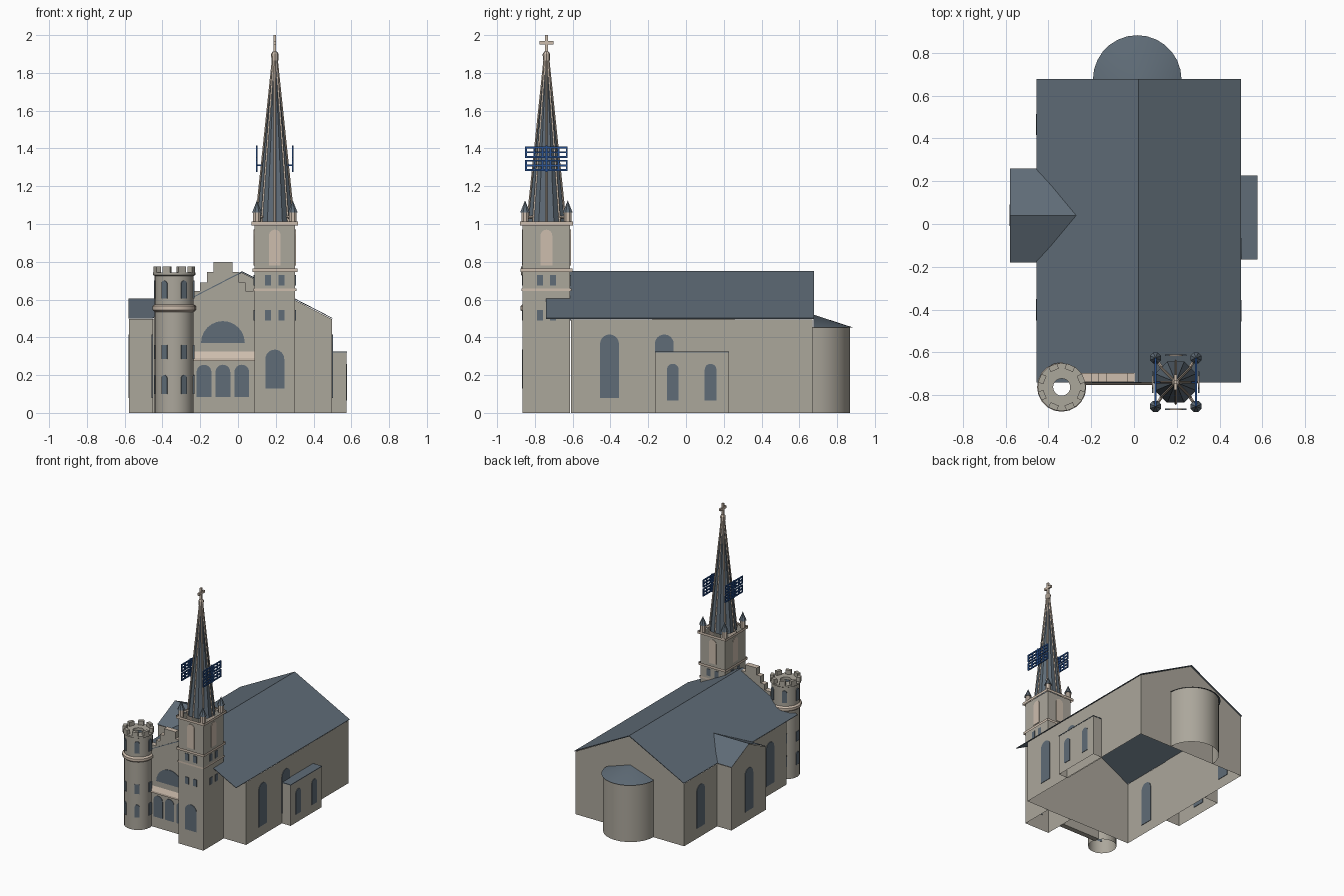
import bpy, bmesh, math
from mathutils import Matrix, Vector

cube = bpy.data.objects.get("Cube")
if cube:
    bpy.data.objects.remove(cube, do_unlink=True)


def material(name, rgb):
    m = bpy.data.materials.new(name)
    m.use_nodes = True
    m.diffuse_color = (*rgb, 1)
    m.node_tree.nodes["Principled BSDF"].inputs["Base Color"].default_value = (*rgb, 1)
    return m


STONE = material("grey stone", (.41, .385, .33))
TRIM = material("pale trim", (.61, .51, .42))
SLATE = material("blue slate", (.115, .15, .185))
BLUE = material("sign blue", (.02, .08, .28))


def finish(name, bm, mat, recalc=True, smooth=False):
    if recalc:
        bmesh.ops.recalc_face_normals(bm, faces=bm.faces)
    me = bpy.data.meshes.new(name)
    bm.to_mesh(me)
    bm.free()
    me.materials.append(mat)
    ob = bpy.data.objects.new(name, me)
    bpy.context.collection.objects.link(ob)
    if smooth:
        bpy.ops.object.select_all(action='DESELECT')
        ob.select_set(True)
        bpy.context.view_layer.objects.active = ob
        bpy.ops.object.shade_smooth_by_angle(angle=math.radians(30))
    return ob


def mesh(name, verts, faces, mat, recalc=True):
    bm = bmesh.new()
    vs = [bm.verts.new(v) for v in verts]
    for f in faces:
        bm.faces.new([vs[i] for i in f])
    return finish(name, bm, mat, recalc)


def extrude(name, pts, axis, a, b, mat, shell=False):
    """Extrude a (u, z) profile along x or y; a shell keeps only ends and upright sides."""
    n = len(pts)
    verts = [(u, d, z) if axis == 'y' else (d, u, z) for d in (a, b) for u, z in pts]
    faces = [range(n), range(n, 2 * n)]
    for i in range(n):
        j = (i + 1) % n
        if not shell or pts[i][0] == pts[j][0]:
            faces.append((i, j, j + n, i + n))
    return mesh(name, verts, faces, mat)


def box(name, loc, size, mat, angle=0):
    bm = bmesh.new()
    m = Matrix.Translation(loc) @ Matrix.Rotation(angle, 4, 'Z') @ Matrix.Diagonal((*size, 1))
    bmesh.ops.create_cube(bm, size=1, matrix=m)
    return finish(name, bm, mat)


def tube(name, x, y, hx, hy, z0, z1, mat):
    """Open four-sided band."""
    c = [(-hx, -hy), (hx, -hy), (hx, hy), (-hx, hy)]
    verts = [(x + u, y + v, z) for z in (z0, z1) for u, v in c]
    return mesh(name, verts, [(i, (i + 1) % 4, (i + 1) % 4 + 4, i + 4) for i in range(4)], mat)


def lathe(name, x, y, profile, n, mat, turn=0, sweep=math.tau):
    """Revolve an (r, z) profile; a half sweep stays open."""
    bm = bmesh.new()
    vs = [bm.verts.new((r, 0, z)) for r, z in profile]
    es = [bm.edges.new(p) for p in zip(vs, vs[1:])]
    bmesh.ops.spin(bm, geom=vs + es, axis=(0, 0, 1), cent=(0, 0, 0), angle=sweep, steps=n)
    bmesh.ops.remove_doubles(bm, verts=bm.verts, dist=1e-4)
    bmesh.ops.transform(bm, matrix=Matrix.Translation((x, y, 0)) @ Matrix.Rotation(turn, 4, 'Z'),
                        verts=bm.verts)
    return finish(name, bm, mat, smooth=n > 8)


def window(name, loc, angle, w, h, mat=SLATE, arch=True):
    """Thin plate standing on loc; angle 0 faces the front, 90 faces +x."""
    r = w / 2
    pts = [(-r, 0), (r, 0)]
    if arch:
        pts += [(r * math.cos(t * math.pi / 12), h - r + r * math.sin(t * math.pi / 12)) for t in range(13)]
    else:
        pts += [(r, h), (-r, h)]
    ob = extrude(name, pts, 'y', -.004, .004, mat)
    ob.data.transform(Matrix.Translation(loc) @ Matrix.Rotation(math.radians(angle), 4, 'Z'))
    return ob


def rod(name, a, b, r, mat):
    d = Vector(b) - Vector(a)
    bm = bmesh.new()
    m = Matrix.Translation((Vector(a) + Vector(b)) / 2) @ d.to_track_quat('Z', 'Y').to_matrix().to_4x4()
    bmesh.ops.create_cone(bm, cap_ends=True, segments=4, radius1=r, radius2=r, depth=d.length, matrix=m)
    return finish(name, bm, mat)


# Nave
L, R, MID = -.453, .498, .022
extrude("nave_walls", [(L, 0), (R, 0), (R, .495), (MID, .742), (L, .495)], 'y', -.61, .67, STONE, True)
extrude("nave_roof", [(L - .003, .498), (MID, .743), (R + .003, .498), (R + .003, .502), (MID, .75),
                      (L - .003, .502)], 'y', -.74, .678, SLATE)
for y in (-.405, -.115):
    window("nave_window_left", (R, y, .08), 90, .1, .335)
for y in (-.4, .465):
    window("nave_window_right", (L, y, .08), -90, .1, .335)

# Side chapel
extrude("chapel_walls", [(-.177, 0), (.257, 0), (.257, .497), (.04, .6), (-.177, .497)], 'x',
        -.577, L, STONE, True)
mesh("chapel_roof", [(-.58, -.18, .5), (L, -.18, .5), (-.27, .04, .605), (-.58, .04, .605),
                     (L, .26, .5), (-.58, .26, .5)], [(0, 1, 2, 3), (3, 2, 4, 5)], SLATE, False)
window("chapel_window", (-.577, .04, .08), -90, .1, .335)

# Side annex
extrude("annex_walls", [(-.163, 0), (.225, 0), (.225, .32), (-.163, .32)], 'x', .49, .574, STONE, True)
box("annex_roof", (.535, .031, .322), (.082, .392, .006), SLATE)
for y in (-.07, .13):
    window("annex_window", (.574, y, .065), 90, .062, .195)

# Apse
lathe("apse_wall", .015, .67, [(.198, 0), (.198, .455)], 14, STONE, 0, math.pi)
lathe("apse_roof", .015, .675, [(.207, .453), (0, .52)], 14, SLATE, 0, math.pi)

# Stepped front gable
C = -.08
half = [(.17, 0), (.17, .645), (.12, .645), (.12, .69), (.085, .69), (.085, .745), (.05, .745), (.05, .8)]
gable = extrude("front_gable", [(C + u, z) for u, z in half] + [(C - u, z) for u, z in reversed(half)],
                'y', -.738, -.697, STONE)
gable.data.materials.append(TRIM)
for p in gable.data.polygons:
    if p.normal.z > .5:
        p.material_index = 1
extrude("entrance_ledge", [(-.753, .275), (-.753, .29), (-.738, .325), (-.73, .325), (-.73, .275)], 'x',
        -.25, .09, TRIM)
for i in (-1, 0, 1):
    window("entrance_arch", (C + i * .1, -.738, .085), 0, .078, .17)
window("half_round_window", (C, -.738, .37), 0, .232, .116)

# Round tower
RX, RY = -.338, -.762
lathe("round_tower", RX, RY, [(.103, 0), (.103, .725), (.112, .73), (.112, .742), (.04, .742), (.04, .72)],
      20, STONE)
lathe("round_tower_band", RX, RY, [(.103, .535), (.115, .545), (.115, .565), (.103, .575)], 20, TRIM)
for k in range(8):
    a = math.tau * (k + .5) / 8
    box("battlement", (RX + .098 * math.cos(a), RY + .098 * math.sin(a), .757), (.026, .042, .035), STONE, a)
for k in range(6):
    a = math.radians(30 + 60 * k)
    for z, h, arch in ((.1, .1, True), (.285, .075, False), (.605, .095, True)):
        window("round_tower_window", (RX + .103 * math.sin(a), RY - .103 * math.cos(a), z),
               math.degrees(a), .034, h, SLATE, arch)

# Square bell tower
TX, TY, HX, HY = .195, -.739, .108, .126
tube("bell_tower", TX, TY, HX, HY, 0, 1.0, STONE)
for z0, z1, g in ((.645, .658, .006), (.745, .765, .011), (.992, 1.012, .015)):
    tube("tower_cornice", TX, TY, HX + g, HY + g, z0, z1, TRIM)
for angle in (0, 90, 180, 270):
    a = math.radians(angle)
    side = Vector((math.cos(a), math.sin(a), 0))
    base = Vector((TX + HX * math.sin(a), TY - HY * math.cos(a), 0))
    window("belfry_louvre", base + Vector((0, 0, .78)), angle, .062, .19, TRIM)
    for z in (.49, .675):
        for s in (-.035, .035):
            window("tower_window", base + side * s + Vector((0, 0, z)), angle, .032, .054, SLATE, False)
window("tower_door", (TX, TY - HY, .13), 0, .1, .205)

# Spire with ribs
lathe("spire", TX, TY, [(.104, 1.01), (.008, 1.88)], 8, SLATE, math.pi / 8)
for k in range(8):
    a = math.tau * k / 8
    u, v = math.cos(a), math.sin(a)
    rod("spire_rib", (TX + .1 * u, TY + .1 * v, 1.01), (TX + .009 * u, TY + .009 * v, 1.88), .006, TRIM)
lathe("spire_cap", TX, TY, [(0, 1.865), (.018, 1.865), (.02, 1.9), (.012, 1.912), (0, 1.912)], 8, TRIM)
box("cross_post", (TX, TY, 1.953), (.014, .016, .094), TRIM)
box("cross_arm", (TX, TY, 1.96), (.014, .074, .018), TRIM)

# Corner pinnacles
for sx in (-1, 1):
    for sy in (-1, 1):
        x, y = TX + sx * .095, TY + sy * .113
        lathe("pinnacle_base", x, y, [(.021, 1.0), (.021, 1.06)], 8, TRIM, math.pi / 8)
        lathe("pinnacle_cap", x, y, [(0, 1.06), (.028, 1.06), (0, 1.125)], 8, SLATE, math.pi / 8)
        rod("pinnacle_strut", (x, y, 1.03), (TX + sx * .06, TY + sy * .06, 1.04), .007, TRIM)

# Plain open lattice panels beside the spire
for s in (-1, 1):
    x = TX + s * .095
    for z0 in (1.28, 1.35):
        for k in range(3):
            box("lattice_rail", (x, TY, z0 + .005 + k * .025), (.008, .225, .01), BLUE)
        for k in range(6):
            box("lattice_upright", (x, TY + (k - 2.5) * .043, z0 + .03), (.008, .01, .06), BLUE)
    box("lattice_bracket", (TX + s * .075, TY, 1.31), (.045, .008, .008), BLUE)
    box("lattice_post", (x, TY, 1.345), (.008, .01, .14), BLUE)
